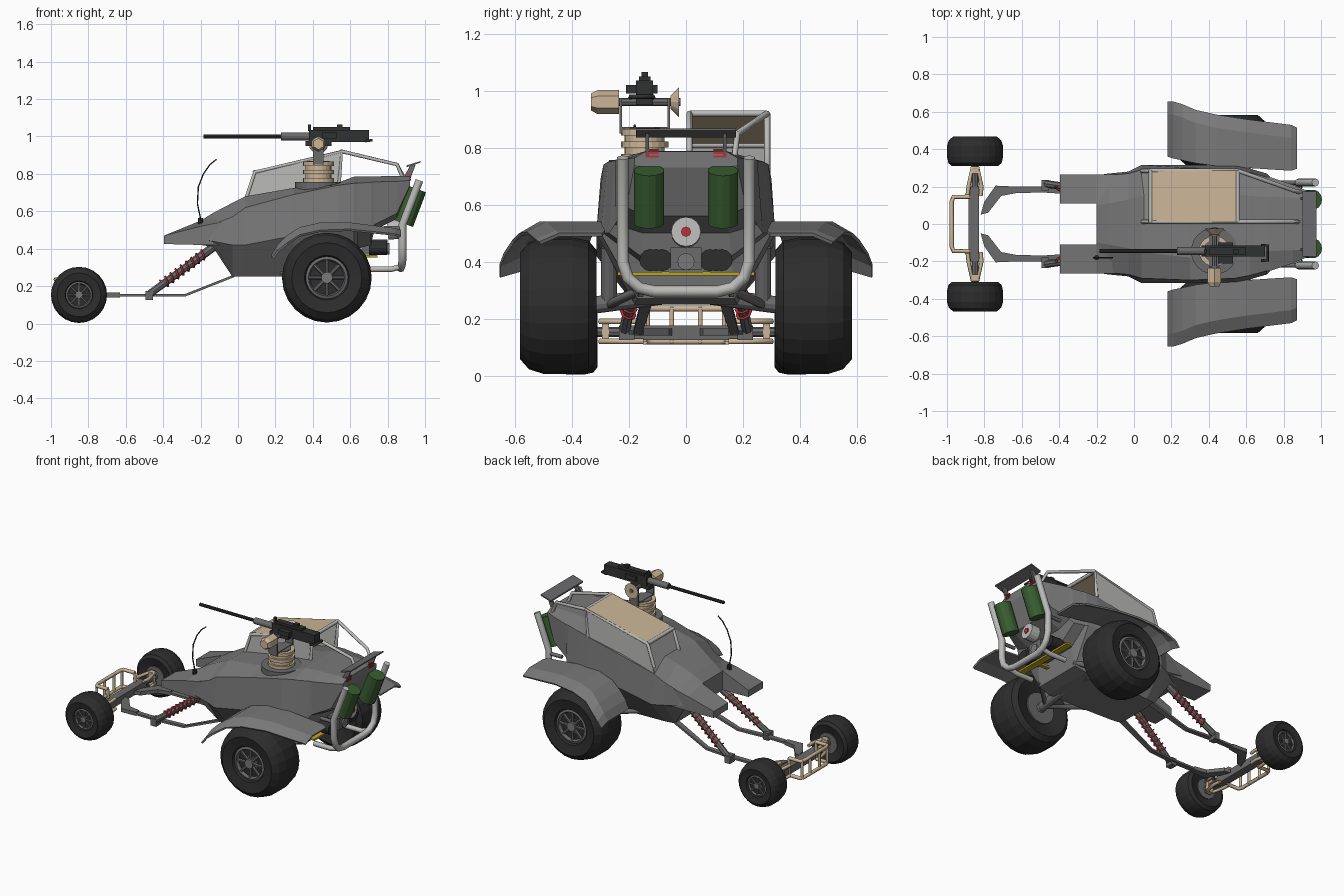
import bpy, bmesh, math
from mathutils import Vector, Matrix

if "Cube" in bpy.data.objects:
    bpy.data.objects.remove(bpy.data.objects["Cube"])


def material(name, r, g, b):
    m = bpy.data.materials.new(name)
    m.diffuse_color = (r, g, b, 1)
    m.use_nodes = True
    m.node_tree.nodes["Principled BSDF"].inputs["Base Color"].default_value = m.diffuse_color
    return m


GREY = material("hull grey", .19, .19, .19)
METAL = material("chassis grey", .145, .145, .15)
LIGHT = material("light grey", .50, .50, .49)
RUBBER = material("tyre black", .026, .026, .026)
GUN = material("gunmetal", .03, .032, .031)
TAN = material("tan", .60, .47, .31)
GREEN = material("canister green", .04, .11, .03)
RED = material("red", .5, .03, .04)
YELLOW = material("yellow", .5, .38, .02)


def finish(ob, mat, mirror):
    bpy.context.collection.objects.link(ob)
    ob.data.materials.append(mat)
    if mirror:
        mod = ob.modifiers.new("mirror", 'MIRROR')
        mod.use_axis = (False, True, False)
        mod.use_mirror_merge = False
    return ob


def from_bm(name, bm, mat, mirror=False):
    bmesh.ops.recalc_face_normals(bm, faces=bm.faces)
    me = bpy.data.meshes.new(name)
    bm.to_mesh(me)
    bm.free()
    return finish(bpy.data.objects.new(name, me), mat, mirror)


def loft(name, rings, mat, mirror=False, closed=True, cap=True):
    bm = bmesh.new()
    vs = [[bm.verts.new(p) for p in ring] for ring in rings]
    n = len(vs[0])
    for a, b in zip(vs, vs[1:]):
        for i in range(n if closed else n - 1):
            j = (i + 1) % n
            bm.faces.new((a[i], a[j], b[j], b[i]))
    if closed and cap:
        bm.faces.new(vs[0])
        bm.faces.new(vs[-1])
    return from_bm(name, bm, mat, mirror)


def box(name, lo, hi, mat, mirror=False):
    lo, hi = Vector(lo), Vector(hi)
    bm = bmesh.new()
    bmesh.ops.create_cube(bm, size=1, matrix=Matrix.Translation((lo + hi) / 2) @ Matrix.Diagonal((*(hi - lo), 1)))
    return from_bm(name, bm, mat, mirror)


def cyl(name, p, q, r, mat, mirror=False, n=12, r2=None):
    p, q = Vector(p), Vector(q)
    rot = (q - p).to_track_quat('Z', 'Y').to_matrix().to_4x4()
    bm = bmesh.new()
    bmesh.ops.create_cone(bm, cap_ends=True, segments=n, radius1=r, radius2=r if r2 is None else r2,
                          depth=(q - p).length, matrix=Matrix.Translation((p + q) / 2) @ rot)
    return from_bm(name, bm, mat, mirror)


def tube(name, pts, r, mat, mirror=False, res=1):
    cu = bpy.data.curves.new(name, 'CURVE')
    cu.dimensions, cu.bevel_depth, cu.bevel_resolution, cu.use_fill_caps = '3D', r, res, True
    sp = cu.splines.new('POLY')
    sp.points.add(len(pts) - 1)
    for p, c in zip(sp.points, pts):
        p.co = (*c, 1)
    return finish(bpy.data.objects.new(name, cu), mat, mirror)


def panel(name, quad, mat, thick=.006):
    ob = loft(name, [quad[:2], [quad[3], quad[2]]], mat, closed=False)
    mod = ob.modifiers.new("thickness", 'SOLIDIFY')
    mod.thickness, mod.offset = thick, 0
    return ob


def lathe(name, profile, cx, cz, mat, n=24):
    rings = [[(cx + r * math.cos(t * math.tau / n), y, cz + r * math.sin(t * math.tau / n))
              for t in range(n)] for r, y in profile]
    return loft(name, rings, mat, True)


# Hull: x, then half widths and heights from the belly to the crown
sections = [
    (-.20, .18, .42, .26, .45, .25, .50, .10, .55), (-.135, .18, .41, .27, .44, .26, .53, .11, .59),
    (-.03, .16, .25, .28, .42, .27, .57, .13, .645), (.04, .17, .25, .315, .42, .29, .62, .15, .68),
    (.30, .18, .25, .315, .47, .30, .69, .18, .725), (.54, .18, .25, .315, .50, .29, .74, .16, .755),
    (.62, .17, .27, .30, .50, .275, .75, .15, .785), (.64, .16, .40, .29, .50, .27, .75, .15, .785),
    (.71, .16, .42, .27, .50, .25, .755, .145, .787),
    (.73, .15, .50, .25, .53, .25, .757, .145, .787), (.85, .14, .56, .21, .59, .21, .76, .14, .788),
    (.92, .13, .73, .18, .74, .18, .765, .14, .787)]
rings = []
for x, *s in sections:
    half = [(x, s[i], s[i + 1]) for i in range(0, 8, 2)]
    rings.append(half + [(x, -y, z) for _, y, z in reversed(half)])
loft("hull", rings, GREY)
loft("nose_prong", [[(x, .11, b), (x, .265, b), (x, .265, t - d), (x, .11, t)]
                    for x, b, t, d in ((-.395, .425, .47, 0), (-.2, .42, .55, .03), (0, .42, .62, .06))], GREY, True)

# Rear fenders: x, inner edge, outer edge, height, lip drop
fender = loft("rear_fender", [[(x, yi, z), (x, yo - .07, z), (x, yo, z - d)] for x, yi, yo, z, d in (
    (.18, .36, .655, .37, .02), (.21, .35, .655, .42, .03), (.26, .34, .64, .47, .04), (.33, .325, .61, .515, .04),
    (.44, .31, .585, .54, .04), (.60, .30, .56, .54, .035), (.84, .285, .53, .51, .03), (.872, .295, .515, .50, .03))],
    GREY, True, closed=False)
fender.modifiers.new("thickness", 'SOLIDIFY').thickness = .012
fender.modifiers.move(1, 0)


# Wheels
def wheel(name, cx, cz, r, y0, y1):
    w = y1 - y0
    prof = [(.42, .10), (.82, 0), (.95, .10), (1, .32), (1, .68), (.93, .88), (.78, 1), (.5, .95), (.44, .84)]
    lathe(name + "_tyre", [(a * r, y0 + b * w) for a, b in prof], cx, cz, RUBBER)
    lathe(name + "_rim", [(a * r, y0 + b * w) for a, b in
                          ((.44, .06), (.47, .9), (.41, .92), (.37, .82), (.2, .84))], cx, cz, METAL)
    cyl(name + "_hub", (cx, y0, cz), (cx, y0 + .93 * w, cz), .13 * r, GREY, True)
    for k in range(8):
        d = Vector((math.cos(k * math.tau / 8), 0, math.sin(k * math.tau / 8))) * r
        c = Vector((cx, y0 + .86 * w, cz))
        cyl(f"{name}_spoke_{k}", c + d * .1, c + d * .41, .04 * r, METAL, True, 6)


wheel("rear_wheel", .475, .245, .24, .315, .583)
wheel("front_wheel", -.85, .153, .15, .31, .467)

# Rear axle and struts
cyl("rear_axle", (.475, 0, .29), (.475, .34, .245), .03, METAL, True)
cyl("rear_strut", (.475, .27, .25), (.52, .27, .45), .028, METAL, True)
tube("rear_arm", [(.2, .17, .28), (.47, .29, .24), (.62, .16, .30)], .016, METAL, True)

# Front suspension arms with shocks and springs
loft("front_arm_plate", [[(-.82, .05, z), (-.78, .06, z), (-.71, .15, z), (-.63, .165, z), (-.63, .2, z),
                          (-.74, .205, z), (-.80, .12, z)] for z in (.14, .165)], METAL, True)
loft("front_arm", [[(x, y - w, z - .007), (x, y + w, z - .007), (x, y + w, z + .007), (x, y - w, z + .007)]
                   for x, y, z, w in ((-.64, .183, .152, .017), (-.48, .185, .152, .017),
                                      (-.28, .17, .152, .015), (-.02, .14, .255, .02))], METAL, True)
box("shock_bracket", (-.495, .18, .125), (-.455, .235, .175), METAL, True)
a, b = Vector((-.47, .215, .16)), Vector((-.13, .165, .41))
cyl("shock_rod", a, b, .02, METAL, True, 8)
cyl("shock_body", a.lerp(b, .62), b, .023, METAL, True, 8)
u = (b - a).normalized()
v = u.cross(Vector((0, 1, 0))).normalized()
w = u.cross(v)
tube("shock_spring", [a.lerp(b, .2 + .65 * i / 64) + .025 * (v * math.cos(i * math.tau / 8) + w * math.sin(i * math.tau / 8))
                      for i in range(65)], .006, RED, True, 0)

# Front axle and tan bumper frame
box("front_axle_beam", (-.885, -.2, .125), (-.83, .2, .175), METAL)
cyl("front_stub_axle", (-.85, .18, .153), (-.85, .33, .153), .018, METAL, True, 8)
for i, z in enumerate((.12, .19)):
    tube(f"front_wishbone_{i}", [(-.89, .15, z), (-.885, .2, z), (-.865, .30, z), (-.835, .30, z),
                                 (-.815, .2, z), (-.82, .15, z)], .011, TAN, True)
box("front_knuckle", (-.87, .27, .11), (-.83, .295, .2), TAN, True)
for i, z in enumerate((.12, .235)):
    tube(f"bumper_rail_{i}", [(-.88, -.145, z), (-.965, -.145, z), (-.975, -.12, z), (-.975, .12, z),
                              (-.965, .145, z), (-.88, .145, z)], .012, TAN)
for i, y in enumerate((.05, .135)):
    tube(f"bumper_post_{i}", [(-.972, y, .115), (-.972, y, .24)], .01, TAN, True)
tube("bumper_brace", [(-.88, .145, .12), (-.88, .145, .235)], .01, TAN, True)

# Canopy: side panes, windscreen, tan roof and tube frame
YL, YR = .012, .285
side = [(.04, .62), (.09, .81), (.555, .92), (.54, .73)]
for n, y in (("inner", YL), ("outer", YR)):
    panel(f"canopy_{n}_pane", [(x, y, z) for x, z in side], LIGHT)
    tube(f"canopy_{n}_frame", [(.04, y, .66), (.09, y, .81), (.555, y, .92), (.54, y, .74)], .011, LIGHT)
panel("windscreen", [(.04, YL, .62), (.09, YL, .81), (.09, YR, .81), (.04, YR, .62)], LIGHT)
panel("canopy_roof", [(.09, YL, .815), (.555, YL, .925), (.555, YR, .925), (.09, YR, .815)], TAN)
for i, (x, z) in enumerate(((.09, .81), (.555, .92))):
    tube(f"canopy_crossbar_{i}", [(x, YL, z), (x, YR, z)], .012, LIGHT)
tube("canopy_outer_stay", [(.555, YR, .92), (.85, .18, .85), (.89, .17, .77)], .011, LIGHT)
tube("canopy_inner_stay", [(.555, YL, .92), (.85, .012, .85), (.88, .012, .78)], .011, LIGHT)

# Turret: ring, ribbed drum, yoke and sights
TX, TY = .43, -.145
cyl("turret_ring", (TX, TY, .68), (TX, TY, .757), .125, METAL, n=24)
cyl("turret_drum", (TX, TY, .72), (TX, TY, .85), .07, TAN, n=20)
for i, z in enumerate((.765, .81, .853)):
    cyl(f"turret_rib_{i}", (TX, TY, z - .01), (TX, TY, z + .012), .083, TAN, n=20)
cyl("turret_cap", (TX, TY, .86), (TX, TY, .869), .06, METAL, n=20)
for i, y in enumerate((-.229, -.061)):
    box(f"yoke_plate_{i}", (TX - .028, y - .004, .85), (TX + .028, y + .004, .975), METAL)
box("yoke_base", (TX - .028, -.229, .862), (TX + .028, -.061, .872), METAL)
cyl("sight_body", (TX, -.31, .96), (TX, -.235, .96), .042, TAN, n=6)
cyl("sight_cap", (TX, -.333, .96), (TX, -.31, .96), .03, TAN, n=6, r2=.042)
cyl("sight_mount", (TX, -.25, .96), (TX, -.02, .96), .014, METAL, n=8)
cyl("hand_wheel", (TX, -.055, .96), (TX, -.025, .96), .022, TAN, n=12, r2=.052)

# Machine gun
box("gun_receiver", (.38, TY - .03, .97), (.70, TY + .03, 1.035), GUN)
box("gun_top_cover", (.40, TY - .02, 1.03), (.60, TY + .02, 1.05), GUN)
box("gun_rear_sight", (.53, TY - .012, 1.045), (.56, TY + .012, 1.065), GUN)
box("gun_front_sight", (.375, TY - .008, 1.03), (.39, TY + .008, 1.065), GUN)
box("gun_feed", (.45, TY - .065, .99), (.53, TY + .045, 1.02), GUN)
cyl("gun_jacket", (.23, TY, 1.0), (.39, TY, 1.0), .021, METAL)
cyl("gun_barrel", (-.185, TY, 1.0), (.25, TY, 1.0), .011, RUBBER, n=8)
box("gun_cradle", (.36, TY - .03, .95), (.50, TY + .03, .975), GUN)
tube("gun_grip", [(.68, TY - .05, .975), (.715, TY - .05, .98), (.715, TY + .03, .98), (.68, TY + .03, .975)], .008, GUN)

# Aerial
cyl("aerial_base", (-.2, -.18, .52), (-.2, -.18, .565), .014, RUBBER, n=8)
tube("aerial", [(-.2, -.18, .56), (-.217, -.18, .64), (-.212, -.18, .73), (-.185, -.18, .80),
                (-.15, -.18, .85), (-.115, -.18, .878)], .004, RUBBER)

# Rear bar and canisters
right = [(.97, .222, .765), (.88, .222, .53), (.88, .222, .40), (.88, .205, .345), (.875, .165, .308), (.87, .11, .295)]
tube("rear_bar", right + [(x, -y, z) for x, y, z in reversed(right)], .021, LIGHT, res=2)
tube("rear_bar_leg", [(.875, .16, .305), (.82, .16, .29), (.69, .16, .29)], .017, LIGHT, True)
tube("rear_bar_stay", [(.78, .22, .51), (.88, .222, .51)], .012, METAL, True)
cyl("canister", (.885, .13, .535), (.955, .13, .72), .054, GREEN, True, 14)

# Spoiler, tail lights and rear lamp
loft("spoiler", [[(.90, y, .835), (.975, y, .86), (.975, y, .868), (.90, y, .845)] for y in (-.175, .175)], METAL)
loft("spoiler_leg", [[(.88, y, .77), (.92, y, .77), (.95, y, .85), (.92, y, .845)] for y in (.13, .142)], METAL, True)
for i in range(3):
    z = .765 + .012 * i
    box(f"tail_light_{i}", (.915, .097, z), (.925, .143, z + .007), RED, True)
cyl("rear_lamp", (.80, 0, .50), (.865, 0, .505), .052, LIGHT, n=16)
cyl("rear_lamp_lens", (.865, 0, .505), (.873, 0, .505), .018, RED, n=8)

# Engine bay with yellow rails
box("engine_block", (.66, -.055, .37), (.80, .055, .45), METAL)
cyl("engine_fan", (.79, 0, .40), (.81, 0, .40), .03, GREY)
for i, y in enumerate((.085, .105, .125)):
    cyl(f"exhaust_{i}", (.70, y, .405), (.79 + .003 * i, y, .405), .039, RUBBER, True)
box("engine_cross_rail", (.70, -.24, .352), (.745, .24, .364), YELLOW)
box("engine_rail", (.62, .06, .352), (.74, .085, .366), YELLOW, True)
